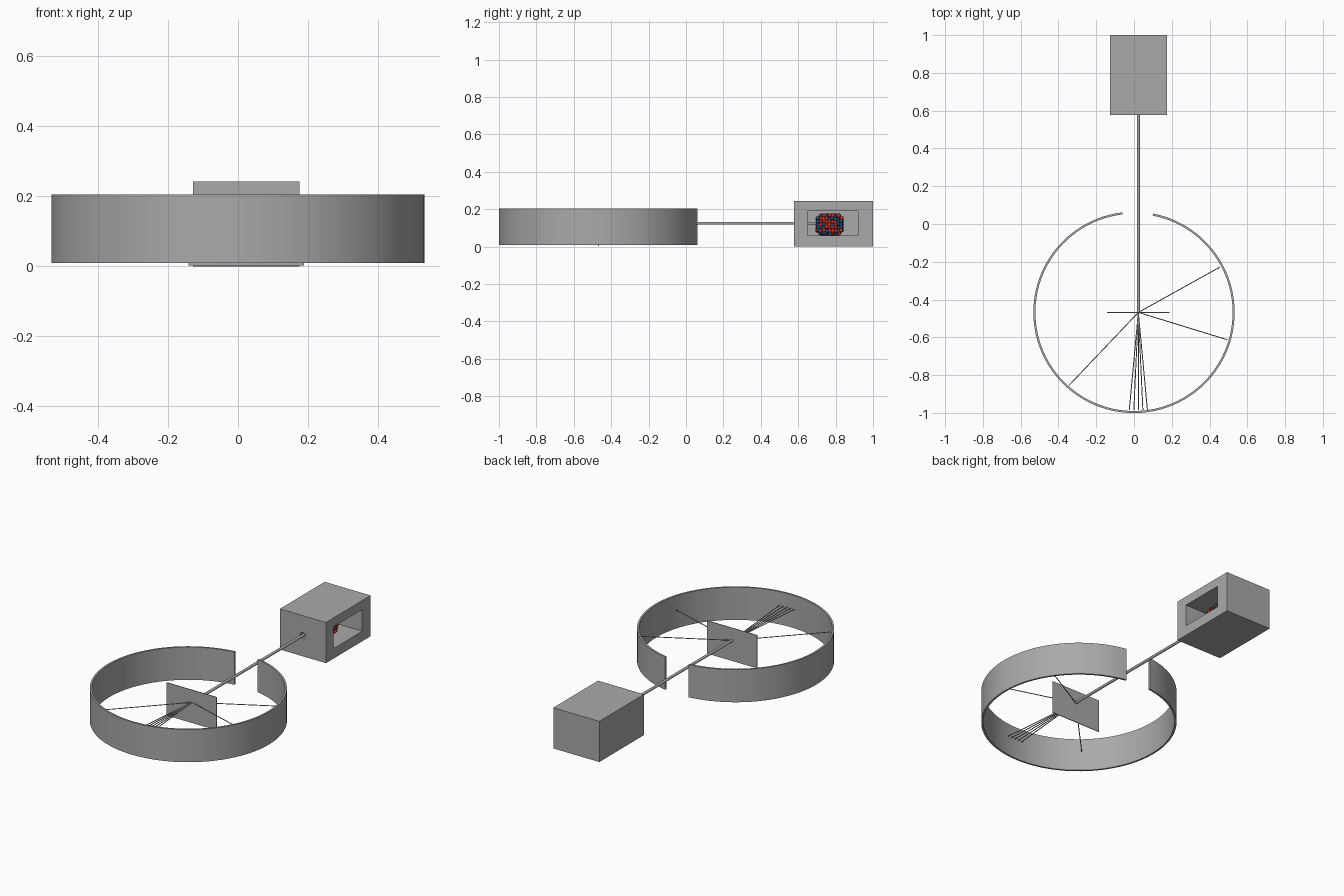
import bpy, bmesh, math, random
from mathutils import Vector

cube = bpy.data.objects.get("Cube")
if cube:
    bpy.data.objects.remove(cube, do_unlink=True)

random.seed(4)
AXIS_X, BEAM_Z, FOIL_Y = 0.023, 0.125, -0.468


def material(name, rgb):
    m = bpy.data.materials.new(name)
    m.use_nodes = True
    m.diffuse_color = (*rgb, 1)
    m.node_tree.nodes["Principled BSDF"].inputs["Base Color"].default_value = (*rgb, 1)
    return m


grey = material("grey", (0.4, 0.4, 0.4))
red = material("red", (0.6, 0.03, 0.02))
blue = material("blue", (0.02, 0.08, 0.2))


def from_bmesh(name, bm, *mats):
    bmesh.ops.recalc_face_normals(bm, faces=bm.faces)
    mesh = bpy.data.meshes.new(name)
    bm.to_mesh(mesh)
    bm.free()
    ob = bpy.data.objects.new(name, mesh)
    bpy.context.collection.objects.link(ob)
    for m in mats:
        mesh.materials.append(m)
    return ob


def smooth(ob):
    bpy.ops.object.select_all(action='DESELECT')
    ob.select_set(True)
    bpy.context.view_layer.objects.active = ob
    bpy.ops.object.shade_smooth_by_angle(angle=math.radians(35))


def box(name, lo, hi):
    bm = bmesh.new()
    bmesh.ops.create_cube(bm, size=1)
    for v in bm.verts:
        v.co = [a + (c + 0.5) * (b - a) for a, b, c in zip(lo, hi, v.co)]
    return from_bmesh(name, bm, grey)


def rod(name, a, b, radius, sides=12):
    a, b = Vector(a), Vector(b)
    bm = bmesh.new()
    bmesh.ops.create_cone(bm, cap_ends=True, segments=sides, radius1=radius,
                          radius2=radius, depth=(b - a).length)
    turn = (b - a).to_track_quat('Z', 'Y')
    for v in bm.verts:
        v.co = turn @ v.co + (a + b) / 2
    ob = from_bmesh(name, bm, grey)
    smooth(ob)
    return ob


def cut(ob, cutter):
    mod = ob.modifiers.new("cut", 'BOOLEAN')
    mod.operation, mod.solver, mod.object = 'DIFFERENCE', 'EXACT', cutter
    cutter.hide_render = True
    cutter.hide_viewport = True
    bpy.context.view_layer.update()
    mesh = bpy.data.meshes.new_from_object(ob.evaluated_get(bpy.context.evaluated_depsgraph_get()))
    ob.modifiers.clear()
    ob.data = mesh
    bpy.data.objects.remove(cutter, do_unlink=True)


# Source housing with a side window and a beam hole
housing = box("source_housing", (-0.128, 0.578, 0), (0.176, 1, 0.243))
cut(housing, box("window_cutter", (-0.09, 0.65, 0.06), (0.3, 0.92, 0.19)))
cut(housing, rod("hole_cutter", (AXIS_X, 0.5, BEAM_Z), (AXIS_X, 0.7, BEAM_Z), 0.018, 24))

# Open detector ring
R, THICK, Z0, Z1 = 0.533, 0.011, 0.01, 0.205
start = math.pi / 2 + 0.115
sweep = 2 * math.pi - 0.115 - 0.19
STEPS = 96
bm = bmesh.new()
sections = []
for i in range(STEPS + 1):
    t = start + sweep * i / STEPS
    sections.append([bm.verts.new((r * math.cos(t), FOIL_Y + r * math.sin(t), z))
                     for r, z in ((R, Z0), (R, Z1), (R - THICK, Z1), (R - THICK, Z0))])
for s, n in zip(sections, sections[1:]):
    for k in range(4):
        j = (k + 1) % 4
        bm.faces.new((s[k], s[j], n[j], n[k]))
bm.faces.new(sections[0])
bm.faces.new(sections[-1])
smooth(from_bmesh("detector_ring", bm, grey))

# Foil sheet
box("foil", (AXIS_X - 0.165, FOIL_Y - 0.002, 0.003), (AXIS_X + 0.165, FOIL_Y + 0.002, 0.2))

# Main beam and scattered rays
rod("main_beam", (AXIS_X, 0.72, BEAM_Z), (AXIS_X, FOIL_Y, BEAM_Z), 0.008, 16)
ends = [(0.455, -0.228), (0.495, -0.613), (-0.345, -0.855)]
ends += [(AXIS_X + 0.024 * k, -0.985) for k in range(-2, 3)]
for i, (x, y) in enumerate(ends):
    rod("ray_%d" % (i + 1), (AXIS_X, FOIL_Y, BEAM_Z), (x, y, BEAM_Z), 0.0025, 8)

# Cluster of red and blue balls inside the housing
bm = bmesh.new()
centre = Vector((AXIS_X, 0.768, 0.118))
half = Vector((0.055, 0.06, 0.046))
pitch = 0.0155
for i in range(-4, 5):
    for j in range(-4, 5):
        for k in range(-3, 4):
            p = Vector((i, j, k)) * pitch
            if sum(abs(a / b) ** 4 for a, b in zip(p, half)) > 1.9:
                continue
            p += Vector([random.uniform(-0.004, 0.004) for _ in range(3)]) + centre
            new = bmesh.ops.create_icosphere(bm, subdivisions=2, radius=0.0105)
            colour = random.random() > 0.45
            bmesh.ops.translate(bm, verts=new["verts"], vec=p)
            for f in {f for v in new["verts"] for f in v.link_faces}:
                f.material_index = colour
smooth(from_bmesh("particle_cluster", bm, red, blue))
